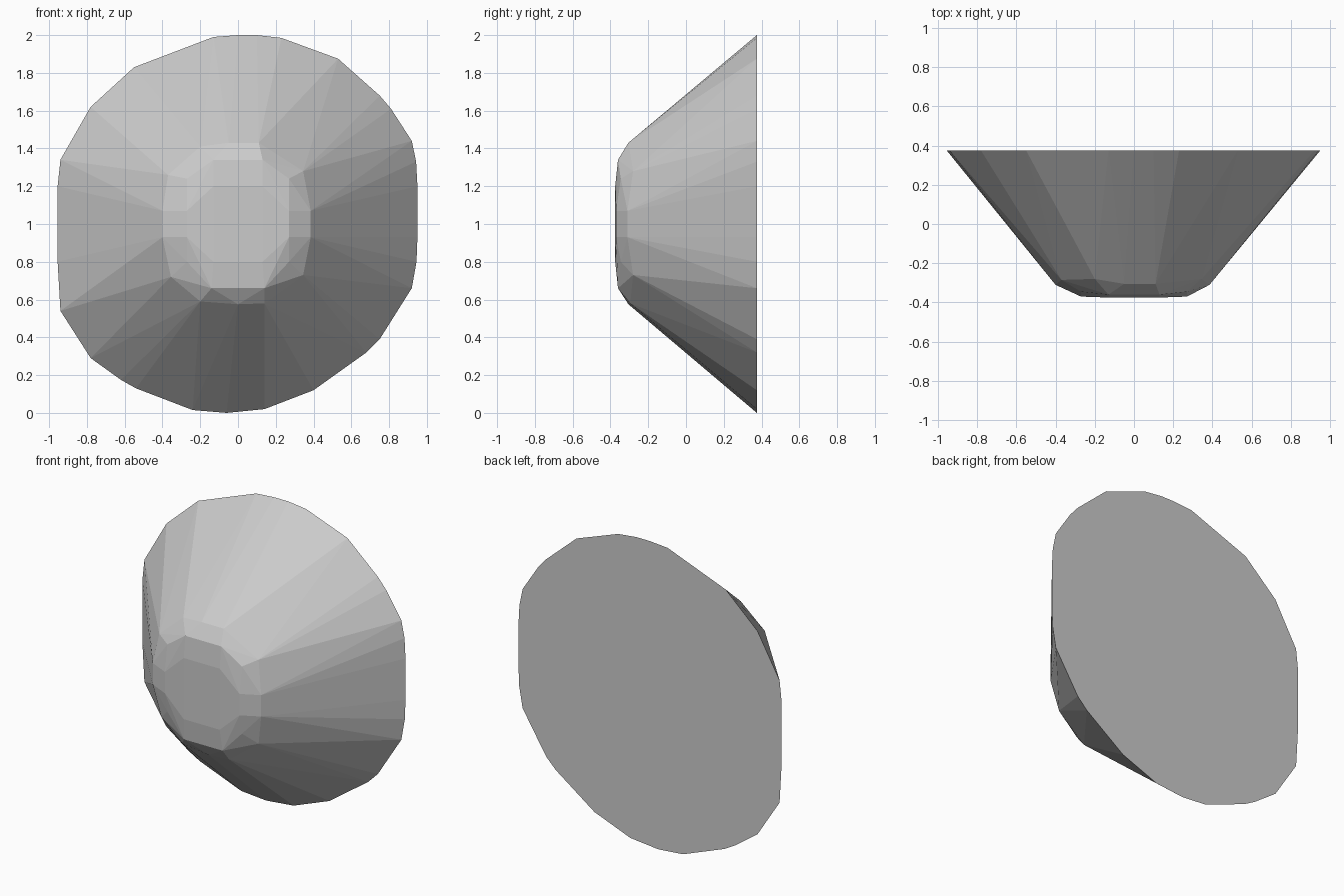
import bpy, bmesh

# Flat back outline (x, z)
back = [(-0.13, 1.99), (0.0, 2.0), (0.1, 2.0), (0.23, 1.985), (0.53, 1.875),
        (0.75, 1.68), (0.81, 1.61), (0.92, 1.44), (0.943, 1.33), (0.95, 1.2),
        (0.95, 0.93), (0.945, 0.8), (0.92, 0.66), (0.75, 0.39), (0.68, 0.32),
        (0.40, 0.12), (0.14, 0.02), (-0.06, 0.0), (-0.24, 0.015),
        (-0.54, 0.13), (-0.62, 0.175), (-0.78, 0.29), (-0.94, 0.54),
        (-0.955, 0.8), (-0.955, 1.2), (-0.94, 1.34), (-0.78, 1.62),
        (-0.55, 1.83)]

# Shoulder where the sloping sides meet the rounded nose (x, y, z)
shoulder = [(0.11, -0.305, 1.43), (-0.05, -0.305, 1.43), (-0.2, -0.28, 1.41),
            (-0.37, -0.285, 1.26), (-0.40, -0.31, 1.07), (-0.40, -0.31, 0.93),
            (-0.355, -0.285, 0.72), (-0.2, -0.29, 0.59), (0.0, -0.305, 0.575),
            (0.14, -0.295, 0.58), (0.345, -0.28, 0.73), (0.385, -0.31, 0.93),
            (0.385, -0.31, 1.07), (0.345, -0.28, 1.28)]

# Blunt nose: flat centre and its bevelled edge, repeated left and right
nose = [(s * x, y, z) for s in (-1, 1) for x, y, z in (
    (0.27, -0.37, 1.07), (0.27, -0.37, 0.93), (0.13, -0.375, 1.2),
    (0.13, -0.375, 0.8), (0.13, -0.36, 1.34), (0.14, -0.36, 0.66),
    (0.27, -0.345, 1.24), (0.27, -0.345, 0.8))]

# Wrap the three rings into one faceted solid
bm = bmesh.new()
for p in [(x, 0.375, z) for x, z in back] + shoulder + nose:
    bm.verts.new(p)
hull = bmesh.ops.convex_hull(bm, input=bm.verts[:])
loose = [v for v in bm.verts if not v.link_faces]
bmesh.ops.delete(bm, geom=loose, context='VERTS')
bmesh.ops.dissolve_limit(bm, angle_limit=0.02, verts=bm.verts[:], edges=bm.edges[:])
bmesh.ops.recalc_face_normals(bm, faces=bm.faces[:])

mesh = bpy.data.meshes.new("faceted_dome")
bm.to_mesh(mesh)
bm.free()
bpy.context.collection.objects.link(bpy.data.objects.new("faceted_dome", mesh))
